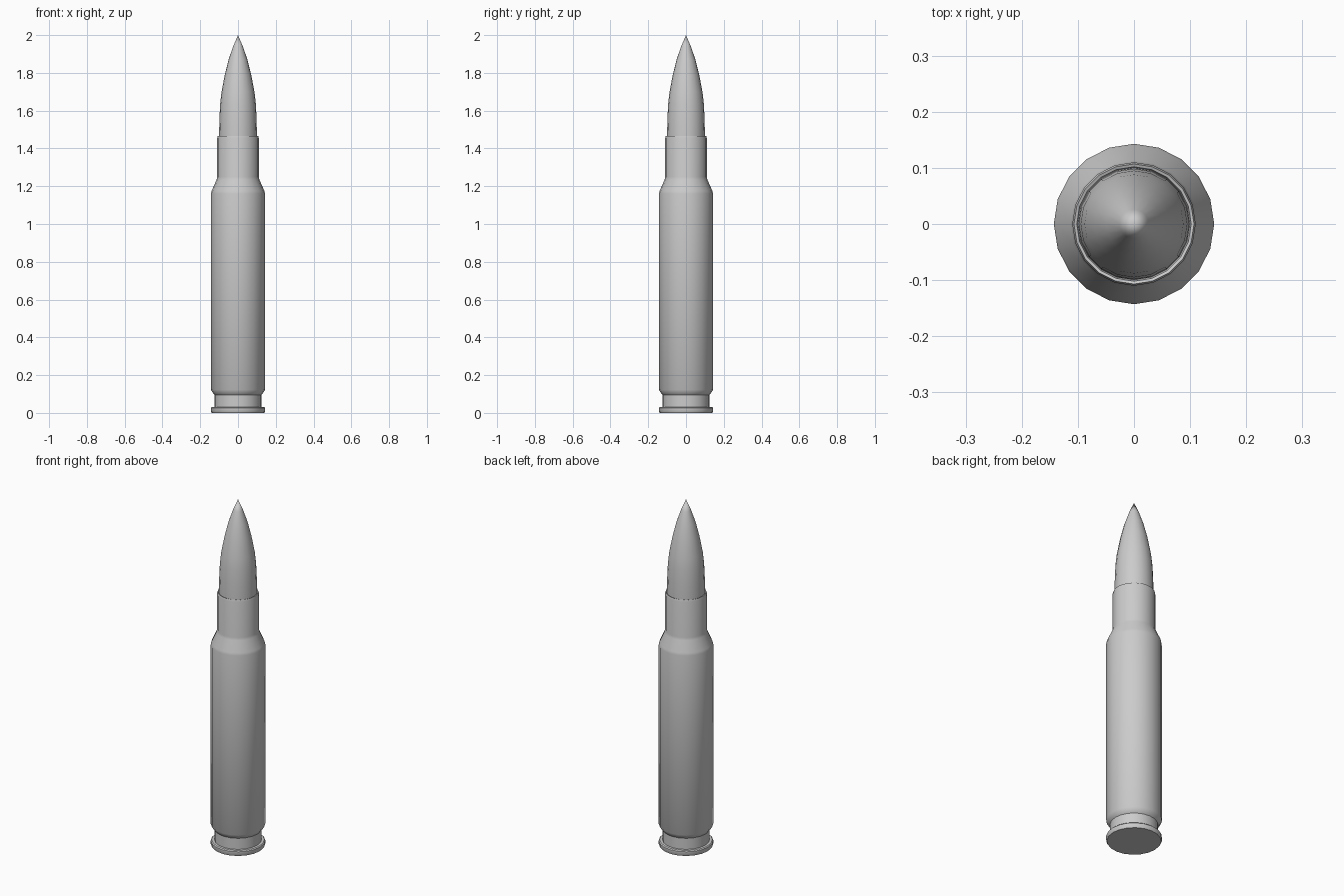
import bpy, bmesh, math

if "Cube" in bpy.data.objects:
    bpy.data.objects.remove(bpy.data.objects["Cube"])

SIDES = 20


def lathe(name, profile):
    """Revolve (radius, height) points round z; radius 0 closes to a point."""
    bm = bmesh.new()
    rings = []
    for r, z in profile:
        if r == 0:
            rings.append([bm.verts.new((0, 0, z))] * SIDES)
        else:
            rings.append([bm.verts.new((r * math.cos(2 * math.pi * i / SIDES),
                                        r * math.sin(2 * math.pi * i / SIDES), z))
                          for i in range(SIDES)])
    for low, high in zip(rings, rings[1:]):
        for i in range(SIDES):
            j = (i + 1) % SIDES
            bm.faces.new(dict.fromkeys((low[i], low[j], high[j], high[i])))
    bmesh.ops.recalc_face_normals(bm, faces=bm.faces)
    mesh = bpy.data.meshes.new(name)
    bm.to_mesh(mesh)
    bm.free()
    obj = bpy.data.objects.new(name, mesh)
    bpy.context.collection.objects.link(obj)
    bpy.ops.object.select_all(action='DESELECT')
    obj.select_set(True)
    bpy.context.view_layer.objects.active = obj
    bpy.ops.object.shade_smooth_by_angle(angle=math.radians(35))
    return obj


# Casing: rim, extractor groove, body, shoulder, neck and rolled mouth
lathe("casing", [
    (0, 0), (0.139, 0), (0.143, 0.006), (0.143, 0.026), (0.138, 0.031),
    (0.124, 0.031), (0.124, 0.095), (0.129, 0.100), (0.143, 0.122),
    (0.143, 1.16), (0.140, 1.175), (0.113, 1.235), (0.110, 1.25),
    (0.110, 1.455), (0.107, 1.467), (0.102, 1.465), (0.100, 1.455)])

# Projectile: pointed curve seated in the neck
lathe("projectile", [
    (0, 1.44), (0.100, 1.44), (0.100, 1.48), (0.0985, 1.55), (0.095, 1.63),
    (0.088, 1.695), (0.070, 1.79), (0.050, 1.87), (0.026, 1.94), (0, 2.0)])
